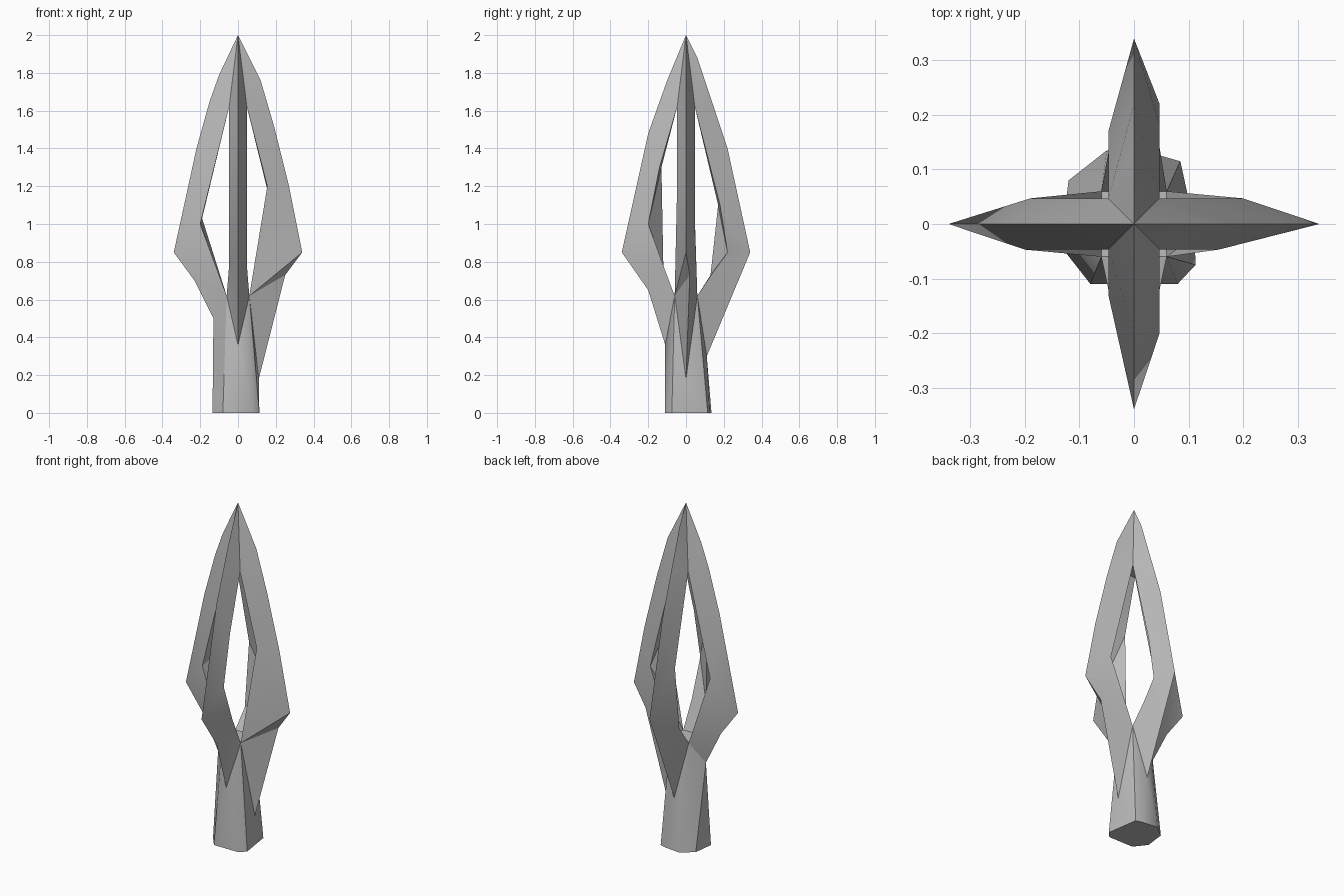
import bpy, bmesh, math
from mathutils import Vector

cube = bpy.data.objects.get("Cube")
if cube:
    bpy.data.objects.remove(cube)

steel = bpy.data.materials.new("grey_steel")
steel.use_nodes = True
colour = (0.5, 0.5, 0.5, 1)
steel.diffuse_color = colour
steel.node_tree.nodes["Principled BSDF"].inputs["Base Color"].default_value = colour

bm = bmesh.new()
HALF = 0.047  # half the thickness of a blade's inner edge

# Each blade, counter-clockwise from the front: ridge (radius, height, sideways),
# the two inner edges (radius, height) from top to bottom, and two foot points.
blades = [
    dict(ridge=[(.1, 1.76), (.2, 1.48), (.34, .85), (.2, .65), (.11, .36)],
         low=[(.13, 1.3), (.12, .78)], high=[(.14, 1.3), (.2, 1.0), (.12, .78)],
         foot=[(-.08, -.11), (.08, -.11)]),
    dict(ridge=[(.12, 1.76), (.19, 1.52), (.27, 1.2), (.34, .85), (.25, .73, .02), (.11, .18)],
         low=[(.155, 1.2)], high=[(.2, 1.0)],
         foot=[(.113, -.075), (.085, .115)]),
    dict(ridge=[(.06, 1.88), (.14, 1.64), (.22, 1.4), (.34, .85), (.11, .3)],
         low=[(.18, 1.1), (.22, .85), (.14, .74)], high=[(.17, 1.1), (.13, .73)],
         foot=[(.05, .125), (-.05, .135)]),
    dict(ridge=[(.1, 1.79), (.15, 1.65), (.22, 1.4), (.34, .85), (.23, .7), (.13, .5)],
         low=[(.19, 1.03)], high=[(.2, 1.0)],
         foot=[(-.12, .08), (-.135, -.04)]),
]


def loft(a, b):
    """Join two vertex chains with triangles along the shorter diagonal."""
    i = j = 0
    while i < len(a) - 1 or j < len(b) - 1:
        step_a = (a[i + 1].co - b[j].co).length if i < len(a) - 1 else 9
        step_b = (a[i].co - b[j + 1].co).length if j < len(b) - 1 else 9
        if step_a < step_b:
            bm.faces.new((a[i], b[j], a[i + 1]))
            i += 1
        else:
            bm.faces.new((a[i], b[j], b[j + 1]))
            j += 1


def corner_ring(offset, z):
    """Four valley points, each between one blade and the next."""
    return [bm.verts.new((x * offset, y * offset, z))
            for x, y in ((1, -1), (1, 1), (-1, 1), (-1, -1))]


apex = bm.verts.new((0, 0, 2))
top = corner_ring(.047, 1.62)
bottom = corner_ring(.06, .62)
feet = []

# Blades
for n, blade in enumerate(blades):
    angle = math.radians(90 * n - 90)
    out = Vector((math.cos(angle), math.sin(angle), 0))
    side = Vector((-out.y, out.x, 0))

    def place(r, z, s=0):
        return bm.verts.new(out * r + side * s + Vector((0, 0, z)))

    ridge = [place(*p) for p in blade["ridge"]]
    low = [top[n - 1]] + [place(r, z, -HALF) for r, z in blade["low"]] + [bottom[n - 1]]
    high = [top[n]] + [place(r, z, HALF) for r, z in blade["high"]] + [bottom[n]]
    for edge in (low, high):
        bm.faces.new((apex, ridge[0], edge[0]))
        loft(ridge, edge)
    loft(low, high)

    # Fan from the ridge end to the foot
    foot = [bm.verts.new((x, y, 0)) for x, y in blade["foot"]]
    bm.faces.new((ridge[-1], foot[0], foot[1]))
    bm.faces.new((ridge[-1], bottom[n - 1], foot[0]))
    bm.faces.new((ridge[-1], bottom[n], foot[1]))
    feet += foot

# Valleys of the shaft, its underside, and the floor and ceiling of the hollow
for n in range(4):
    bm.faces.new((bottom[n], feet[2 * n + 1], feet[(2 * n + 2) % 8]))
for loop in (feet, top, bottom):
    bm.faces.new(loop)
bmesh.ops.recalc_face_normals(bm, faces=bm.faces)

mesh = bpy.data.meshes.new("four_bladed_head")
bm.to_mesh(mesh)
bm.free()
mesh.materials.append(steel)
head = bpy.data.objects.new("four_bladed_head", mesh)
bpy.context.collection.objects.link(head)
bpy.ops.object.select_all(action='DESELECT')
head.select_set(True)
bpy.context.view_layer.objects.active = head
bpy.ops.object.shade_smooth_by_angle(angle=math.radians(28))
